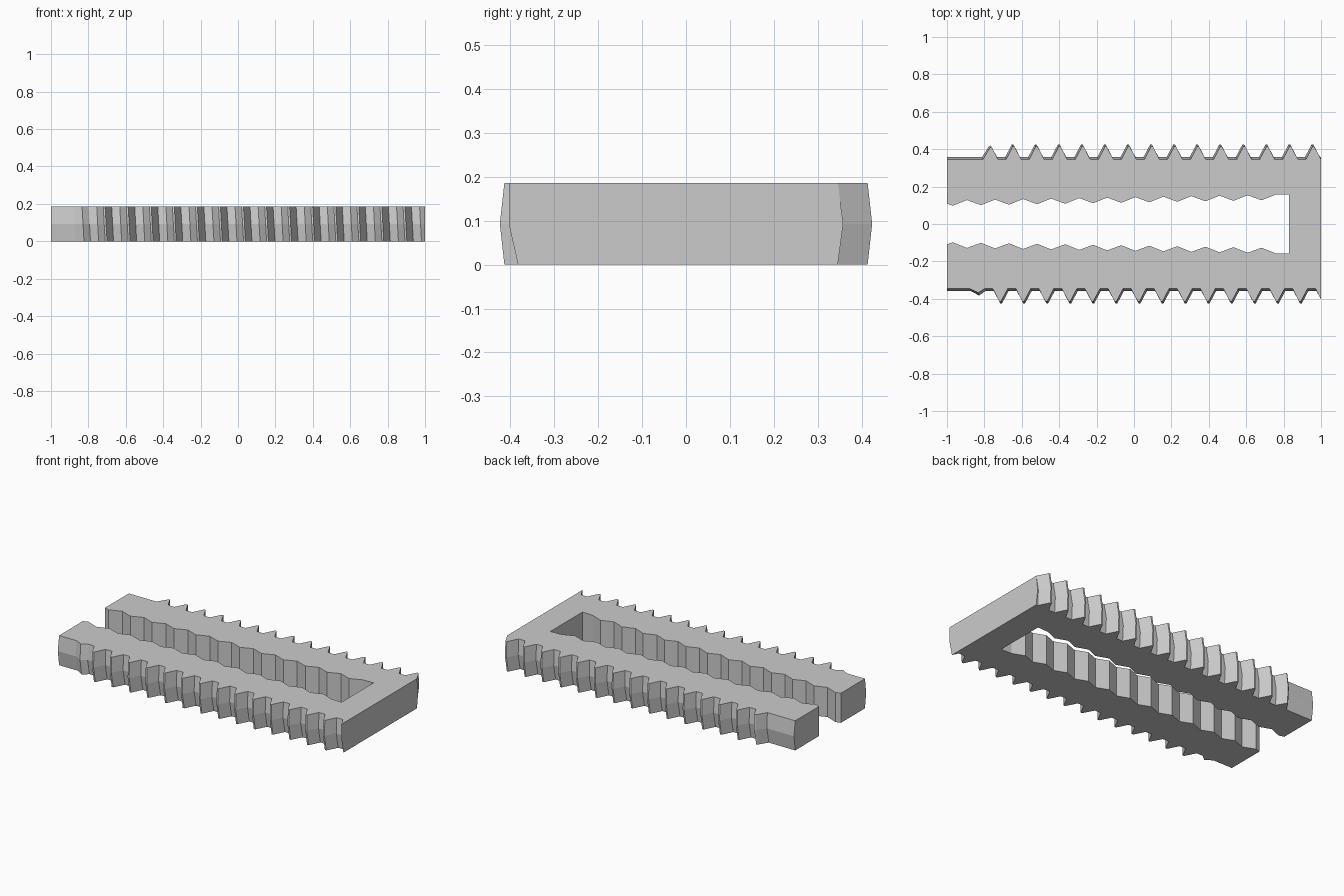
import bpy, bmesh
from math import asin, pi, sqrt

cube = bpy.data.objects.get("Cube")
if cube:
    bpy.data.objects.remove(cube)

HEIGHT = 0.186
MID = HEIGHT / 2
PITCH = 0.1233
FIRST = -0.772           # first crest on the back side
ROOT, DEPTH = 0.358, 0.066
CREST_HALF, BASE_HALF = 0.005, 0.04
TURNS = range(-1, 16)


def crest_x(turn, side, dz):
    """Position of a thread crest on the back (1) or front (-1) side."""
    angle = asin(dz / ROOT)
    if side < 0:
        angle = pi - angle
    return FIRST + PITCH * (turn + angle / (2 * pi))


def radius(x, side, dz):
    """Thread radius, fading in near the open end."""
    d = min(abs(x - crest_x(t, side, dz)) for t in TURNS)
    tooth = (BASE_HALF - d) / (BASE_HALF - CREST_HALF)
    fade = (x + 0.87) / 0.11
    return ROOT + DEPTH * max(0, min(1, tooth)) * max(0, min(1, fade))


def thread_edge(side, z):
    """Outer outline of one side, from the open end to the closed end."""
    dz = z - MID
    xs = [-1]
    for t in TURNS:
        for off in (-BASE_HALF, -CREST_HALF, CREST_HALF, BASE_HALF):
            if -0.92 < crest_x(t, side, 0) + off < 0.995:
                xs.append(crest_x(t, side, dz) + off)
    xs.append(1)
    return [(x, side * sqrt(radius(x, side, dz) ** 2 - dz * dz), z) for x in xs]


def slot_edge(side, z):
    """Wavy inner outline of one arm, widening towards the closed end."""
    pts = [(-1, side * 0.108, z)]
    for k in range(12):
        grow = 0.0026 * k
        pts.append((-0.968 + 0.15 * k, side * (0.098 + grow), z))
        pts.append((-0.893 + 0.15 * k, side * (0.128 + grow), z))
    pts.append((0.83, side * 0.159, z))
    return pts


# Threaded body: stacked outlines joined by side faces and two caps
bm = bmesh.new()
rings = []
for z in (0, MID, HEIGHT):
    outline = (thread_edge(-1, z) + thread_edge(1, z)[::-1]
               + slot_edge(1, z) + slot_edge(-1, z)[::-1])
    rings.append([bm.verts.new(p) for p in outline])
for low, high in zip(rings, rings[1:]):
    for i in range(len(low)):
        j = (i + 1) % len(low)
        bm.faces.new((low[i], low[j], high[j], high[i]))
caps = [bm.faces.new(rings[0][::-1]), bm.faces.new(rings[-1])]
bm.normal_update()       # the concave caps need valid normals to fill correctly
bmesh.ops.triangulate(bm, faces=caps, ngon_method='EAR_CLIP')

mesh = bpy.data.meshes.new("slotted_threaded_body")
bm.to_mesh(mesh)
bm.free()
body = bpy.data.objects.new("slotted_threaded_body", mesh)
bpy.context.collection.objects.link(body)

# Plain grey material
grey = bpy.data.materials.new("plain grey")
grey.use_nodes = True
colour = (0.6, 0.6, 0.6, 1)
grey.diffuse_color = colour
grey.node_tree.nodes["Principled BSDF"].inputs["Base Color"].default_value = colour
mesh.materials.append(grey)
